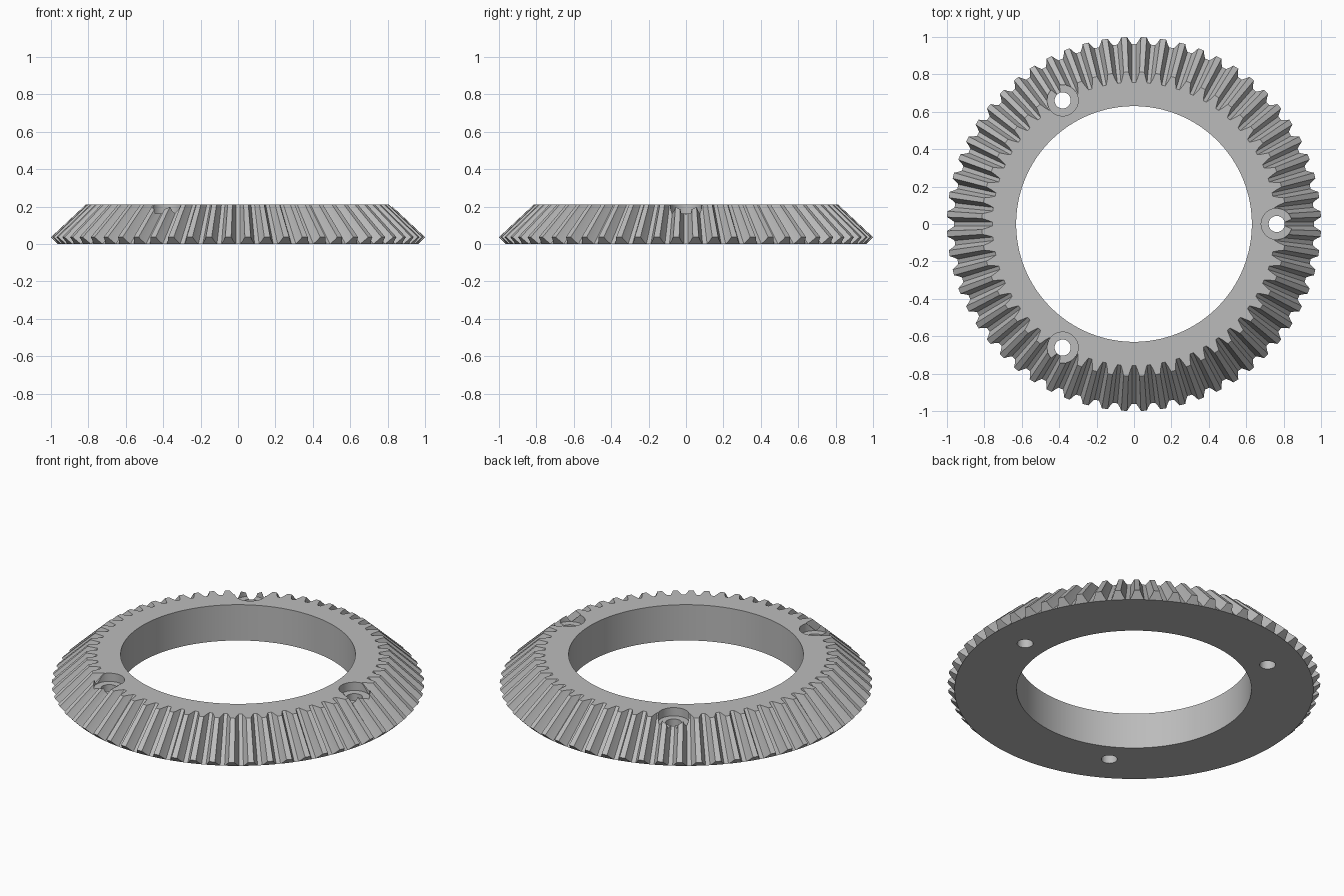
import bpy, bmesh, math

cube = bpy.data.objects.get("Cube")
if cube:
    bpy.data.objects.remove(cube, do_unlink=True)

TEETH = 60
HEIGHT = 0.212
BORE = 0.63
ROOT_BOTTOM, ROOT_TOP = 0.963, 0.757
TIP_BOTTOM, TIP_TOP = 1.0, 0.813
TIP_Z = 0.037
BOLT_CIRCLE = 0.763
FLOOR_Z = 0.163

# Tooth profile: position within one pitch, relative tooth height
TOOTH = [(-0.38, 0), (-0.25, 0.48), (-0.15, 1), (0.15, 1), (0.25, 0.48), (0.38, 0)]

steel = bpy.data.materials.new("grey steel")
steel.use_nodes = True
grey = (0.5, 0.5, 0.5, 1)
steel.diffuse_color = grey
steel.node_tree.nodes["Principled BSDF"].inputs["Base Color"].default_value = grey


def section(bm, angle, h):
    """Closed radial section of the ring at one angle, with tooth height h."""
    points = [
        (BORE, 0),
        (ROOT_BOTTOM, 0),
        (ROOT_BOTTOM + h * (TIP_BOTTOM - ROOT_BOTTOM), h * TIP_Z),
        (ROOT_TOP + h * (TIP_TOP - ROOT_TOP), HEIGHT),
        (BORE, HEIGHT),
    ]
    return [bm.verts.new((r * math.cos(angle), r * math.sin(angle), z)) for r, z in points]


# Toothed ring, one radial section per profile point
bm = bmesh.new()
pitch = 2 * math.pi / TEETH
sections = [section(bm, (i + 0.5 + t) * pitch, h) for i in range(TEETH) for t, h in TOOTH]
for k, a in enumerate(sections):
    b = sections[(k + 1) % len(sections)]
    for j in range(len(a)):
        n = (j + 1) % len(a)
        bm.faces.new((a[j], b[j], b[n], a[n]))
bmesh.ops.remove_doubles(bm, verts=bm.verts, dist=0.00001)
bmesh.ops.recalc_face_normals(bm, faces=bm.faces)
mesh = bpy.data.meshes.new("bevel_gear_ring")
bm.to_mesh(mesh)
bm.free()
mesh.materials.append(steel)
gear = bpy.data.objects.new("bevel_gear_ring", mesh)
bpy.context.collection.objects.link(gear)


def drill(name, angle, radius, bottom, top):
    """Add a vertical cutting cylinder on the bolt circle."""
    bpy.ops.mesh.primitive_cylinder_add(
        vertices=48, radius=radius, depth=top - bottom,
        location=(BOLT_CIRCLE * math.cos(angle), BOLT_CIRCLE * math.sin(angle), (top + bottom) / 2))
    cutter = bpy.context.object
    cutter.name = name
    cutter.hide_render = True
    cutter.data.materials.append(steel)
    mod = gear.modifiers.new(name, "BOOLEAN")
    mod.operation = "DIFFERENCE"
    mod.solver = "EXACT"
    mod.object = cutter
    return cutter


# Three counterbored bolt holes
cutters = []
for i in range(3):
    angle = i * math.tau / 3
    cutters.append(drill("counterbore_cutter", angle, 0.083, FLOOR_Z, 0.4))
    cutters.append(drill("bolt_hole_cutter", angle, 0.043, -0.2, 0.3))

# Bake the cuts and discard the cutters
depsgraph = bpy.context.evaluated_depsgraph_get()
baked = bpy.data.meshes.new_from_object(gear.evaluated_get(depsgraph))
gear.modifiers.clear()
gear.data = baked
for cutter in cutters:
    bpy.data.objects.remove(cutter, do_unlink=True)

# Smooth bore and holes, crisp teeth
bpy.ops.object.select_all(action="DESELECT")
gear.select_set(True)
bpy.context.view_layer.objects.active = gear
bpy.ops.object.shade_smooth_by_angle(angle=math.radians(15))
